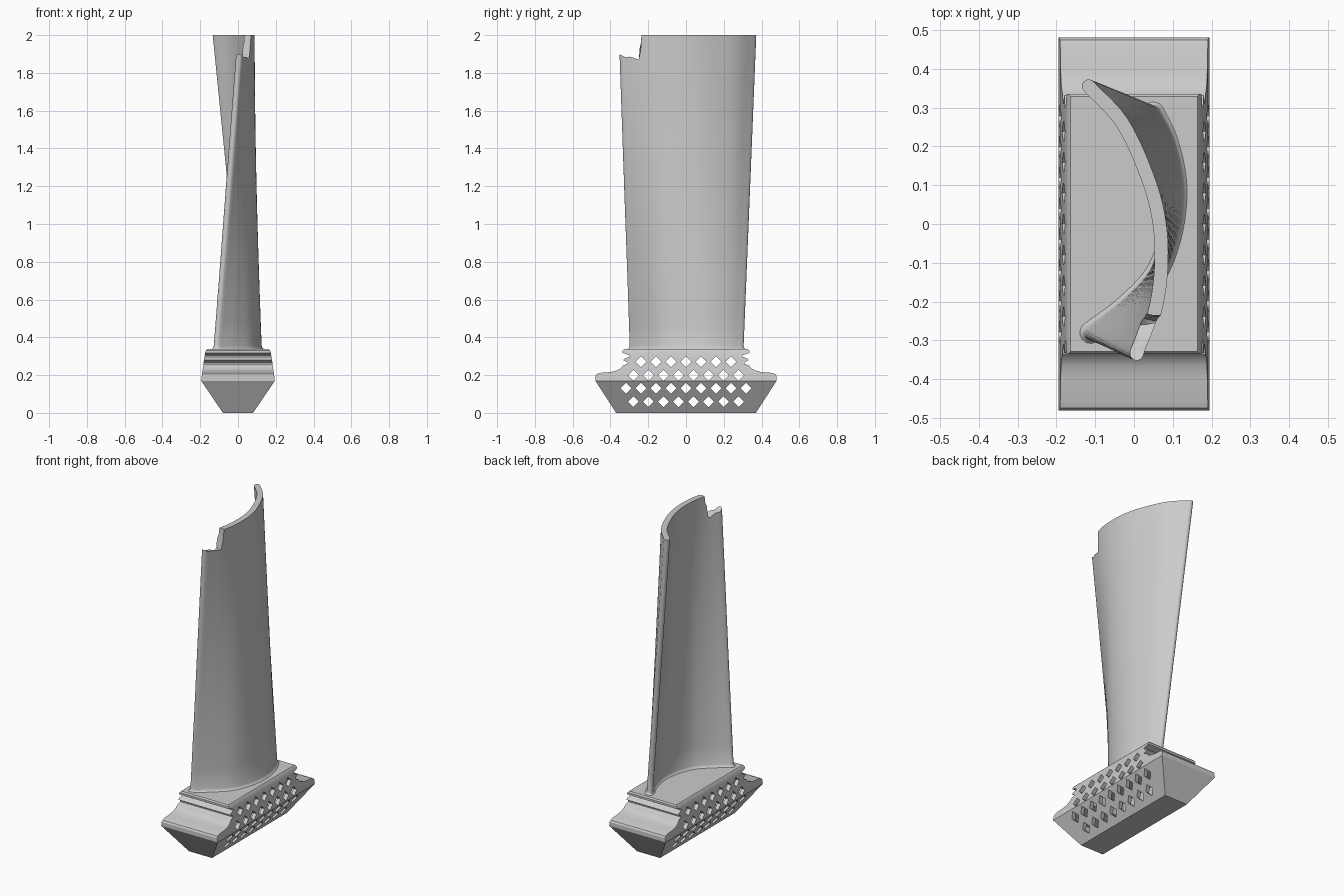
import bpy, bmesh, math
from mathutils import Vector

if "Cube" in bpy.data.objects:
    bpy.data.objects.remove(bpy.data.objects["Cube"])


def loft(name, solids):
    """Each solid is a list of equal-length rings, skinned and capped."""
    bm = bmesh.new()
    for rings in solids:
        vs = [[bm.verts.new(p) for p in ring] for ring in rings]
        n = len(vs[0])
        for a, b in zip(vs, vs[1:]):
            for i in range(n):
                j = (i + 1) % n
                bm.faces.new((a[i], a[j], b[j], b[i]))
        bm.faces.new(vs[0][::-1])
        bm.faces.new(vs[-1])
    bmesh.ops.recalc_face_normals(bm, faces=bm.faces)
    me = bpy.data.meshes.new(name)
    bm.to_mesh(me)
    bm.free()
    ob = bpy.data.objects.new(name, me)
    bpy.context.collection.objects.link(ob)
    return ob


def cut(ob, cutter):
    """Subtract the cutter, bake the result and remove the cutter."""
    mod = ob.modifiers.new("cut", 'BOOLEAN')
    mod.operation, mod.solver, mod.object = 'DIFFERENCE', 'EXACT', cutter
    dg = bpy.context.evaluated_depsgraph_get()
    me = bpy.data.meshes.new_from_object(ob.evaluated_get(dg))
    ob.modifiers.clear()
    ob.data = me
    bpy.data.objects.remove(cutter)


def smooth(ob, angle):
    bpy.ops.object.select_all(action='DESELECT')
    ob.select_set(True)
    bpy.context.view_layer.objects.active = ob
    bpy.ops.object.shade_smooth_by_angle(angle=math.radians(angle))


def rect(z, hx, hy):
    return [(-hx, -hy, z), (hx, -hy, z), (hx, hy, z), (-hx, hy, z)]


def spline(pts, steps=6):
    """Catmull-Rom curve through 2D points."""
    p = [Vector(q) for q in pts]
    p = [2 * p[0] - p[1]] + p + [2 * p[-1] - p[-2]]
    out = []
    for a, b, c, d in zip(p, p[1:], p[2:], p[3:]):
        for k in range(steps):
            t = k / steps
            out.append(0.5 * (2 * b + (c - a) * t + (2 * a - 5 * b + 4 * c - d) * t * t
                              + (3 * b - a - 3 * c + d) * t ** 3))
    return out + [p[-2]]


def section(camber, r, z):
    """Thin airfoil: camber line offset both ways, with round ends."""
    c = spline(camber)
    n = len(c)
    left, right = [], []
    for i, q in enumerate(c):
        t = (c[min(i + 1, n - 1)] - c[max(i - 1, 0)]).normalized()
        nrm = Vector((-t.y, t.x)) * r
        left.append(q + nrm)
        right.append(q - nrm)

    def cap(q, start):
        d = start - q
        return [q + Vector((d.x * math.cos(a) + d.y * math.sin(a),
                            -d.x * math.sin(a) + d.y * math.cos(a)))
                for a in (math.pi * k / 6 for k in range(1, 6))]
    ring = left + cap(c[-1], left[-1]) + right[::-1] + cap(c[0], right[0])
    return [(q.x, q.y, z) for q in ring]


# Root block: stacked rectangles (z, half width, half depth) with lugs and seal grooves
root_rows = [(0, .08, .37), (.17, .195, .48), (.195, .192, .48), (.205, .19, .474),
             (.212, .19, .455), (.216, .189, .40), (.225, .188, .365), (.237, .186, .345),
             (.25, .184, .335), (.26, .183, .31), (.267, .182, .31), (.28, .18, .332),
             (.287, .179, .325), (.297, .178, .30), (.305, .176, .30), (.317, .174, .335),
             (.33, .17, .335), (.338, .163, .328)]
root = loft("root_block", [[rect(*r) for r in root_rows]])

# Hollow inside of the root
cavity_rows = [(.025, .075, .345), (.17, .17, .44), (.19, .17, .44),
               (.23, .163, .285), (.315, .148, .275)]
cut(root, loft("cavity", [[rect(*r) for r in cavity_rows]]))

# Staggered rows of diamond windows through both side walls
windows = []
for z, count in ((.06, 8), (.13, 9), (.20, 8), (.27, 7)):
    for i in range(count):
        y = (i - (count - 1) / 2) * .0795
        windows.append([[(x, y - .029, z), (x, y, z - .029), (x, y + .029, z), (x, y, z + .029)]
                        for x in (-.3, .3)])
cut(root, loft("windows", windows))
smooth(root, 28)

# Twisted blade: camber line blended from root to tip, small fillet at the foot
low = [(-.112, -.28), (-.025, -.215), (.055, -.13), (.097, -.02),
       (.108, .10), (.086, .21), (.05, .287)]
high = [(.015, -.338), (.055, -.22), (.07, -.11), (.065, .005),
        (.035, .12), (-.03, .26), (-.117, .355)]
rings = []
levels = [(.325, .030), (.338, .028), (.344, .021), (.354, .0175)]
levels += [(.354 + 1.646 * k / 14, .0175) for k in range(1, 15)]
for z, r in levels:
    t = max(0, (z - .34) / 1.66)
    camber = [Vector(a).lerp(Vector(b), t) for a, b in zip(low, high)]
    rings.append(section(camber, r, z))
blade = loft("blade", [rings])

# Broken-off tip corner with a ragged edge
chip = [(-.5, 1.90), (-.35, 1.895), (-.328, 1.878), (-.29, 1.883), (-.262, 1.868),
        (-.243, 1.876), (-.246, 1.925), (-.232, 1.96), (-.236, 2.1), (-.5, 2.1)]
ragged = [[(x, y + .007 * math.sin(3 * i + k), z + .007 * math.cos(5 * i + 2 * k))
           for i, (y, z) in enumerate(chip)]
          for k, x in enumerate((-.1, .03, .05, .07, .2))]
cut(blade, loft("chip", [ragged]))
smooth(blade, 32)
